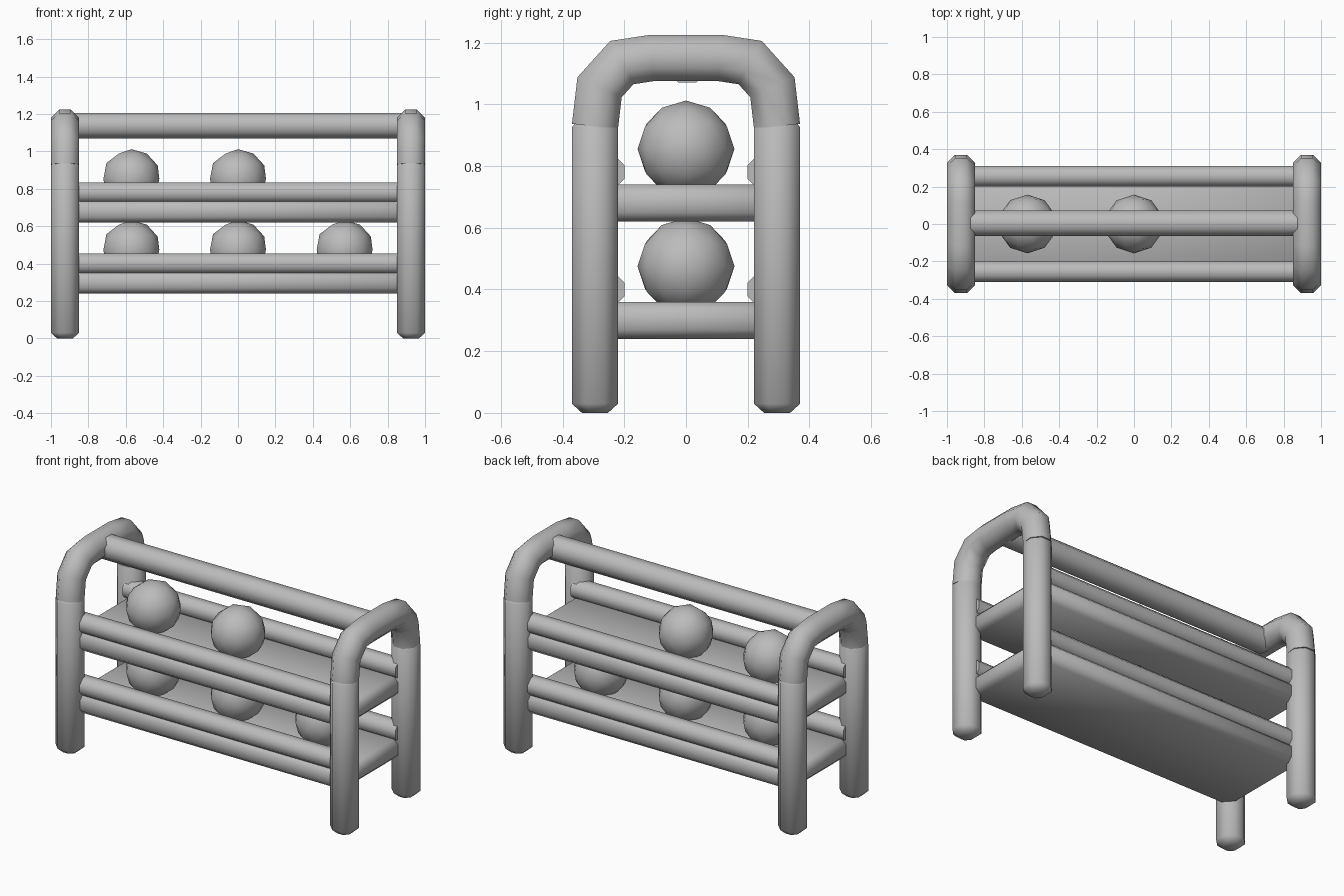
import bpy, bmesh, math
from mathutils import Vector

if "Cube" in bpy.data.objects:
    bpy.data.objects.remove(bpy.data.objects["Cube"])

grey = bpy.data.materials.new("plain_grey")
grey.diffuse_color = (0.5, 0.5, 0.5, 1)
grey.use_nodes = True
grey.node_tree.nodes["Principled BSDF"].inputs["Base Color"].default_value = grey.diffuse_color
SIDES = 8


def finish(name, bm, smooth=50):
    bmesh.ops.recalc_face_normals(bm, faces=bm.faces[:])
    me = bpy.data.meshes.new(name)
    bm.to_mesh(me)
    bm.free()
    me.materials.append(grey)
    ob = bpy.data.objects.new(name, me)
    bpy.context.collection.objects.link(ob)
    bpy.ops.object.select_all(action='DESELECT')
    bpy.context.view_layer.objects.active = ob
    ob.select_set(True)
    bpy.ops.object.shade_smooth_by_angle(angle=math.radians(smooth))
    return ob


def tube(name, path, radii, side):
    """Octagonal tube along a flat path, mitred at corners; 'side' is normal to the path plane."""
    bm = bmesh.new()
    pts = [Vector(p) for p in path]
    side = Vector(side)
    rings = []
    for i, p in enumerate(pts):
        a = (p - pts[i - 1]).normalized() if i else (pts[1] - p).normalized()
        b = (pts[i + 1] - p).normalized() if i < len(pts) - 1 else a
        t = (a + b).normalized()
        miter = 1 / max(t.dot(a), 0.5)
        up = side.cross(t).normalized() * miter
        r = radii[i] / math.cos(math.pi / SIDES)
        ring = []
        for k in range(SIDES):
            ang = 2 * math.pi * (k + 0.5) / SIDES
            ring.append(bm.verts.new(p + side * r * math.cos(ang) + up * r * math.sin(ang)))
        rings.append(ring)
    for r0, r1 in zip(rings, rings[1:]):
        for k in range(SIDES):
            j = (k + 1) % SIDES
            bm.faces.new((r0[k], r0[j], r1[j], r1[k]))
    bm.faces.new(rings[0][::-1])
    bm.faces.new(rings[-1])
    return finish(name, bm)


# End frames: two posts joined by an arch
half_arch = [(0.295, 0.928), (0.28, 1.055), (0.208, 1.135), (0.11, 1.15)]
arch = half_arch + [(-y, z) for y, z in reversed(half_arch)]
for sx, end in ((-1, "left"), (1, "right")):
    x = sx * 0.925
    for sy, face in ((-1, "front"), (1, "back")):
        y = sy * 0.295
        tube(f"{end}_{face}_post",
             [(x, y, 0), (x, y, 0.03), (x, y, 0.925), (x, y, 0.937)],
             [0.042, 0.075, 0.075, 0.066], (1, 0, 0))
    tube(f"{end}_arch", [(x, y, z) for y, z in arch], [0.075] * len(arch), (1, 0, 0))

# Top handle bar
tube("top_bar", [(-0.91, 0.004, 1.138), (0.91, 0.004, 1.138)], [0.068] * 2, (0, 1, 0))

# Shelves with bevelled edges, lip rails and balls
for base, level, ball_xs in ((0.24, "lower", (-0.57, 0, 0.57)), (0.62, "upper", (-0.57, 0))):
    bm = bmesh.new()
    bmesh.ops.create_cube(bm, size=1)
    for v in bm.verts:
        v.co = Vector((v.co.x * 1.85, v.co.y * 0.61, base + 0.06 + v.co.z * 0.12))
    bmesh.ops.bevel(bm, geom=bm.edges[:], offset=0.03, segments=1, affect='EDGES')
    finish(f"{level}_shelf", bm)

    for sy, face in ((-1, "front"), (1, "back")):
        y, z = sy * 0.255, base + 0.16
        tube(f"{level}_{face}_rail", [(-0.92, y, z), (0.92, y, z)], [0.055] * 2, (0, 1, 0))

    for i, x in enumerate(ball_xs):
        bm = bmesh.new()
        bmesh.ops.create_icosphere(bm, subdivisions=2, radius=0.157)
        bmesh.ops.translate(bm, verts=bm.verts[:], vec=(x, 0, base + 0.235))
        finish(f"{level}_ball_{i + 1}", bm)
